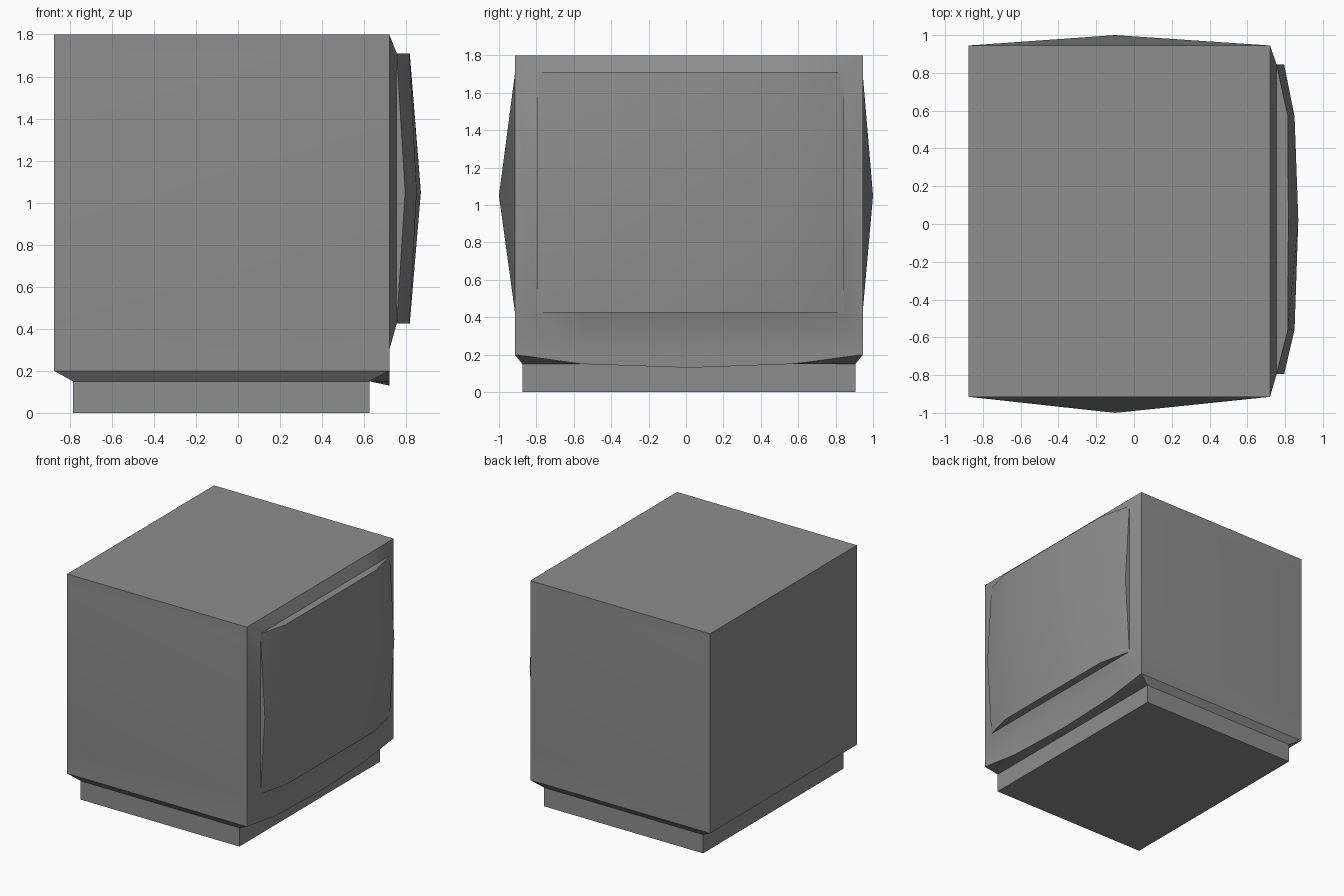
import bpy, bmesh, math

cube = bpy.data.objects.get("Cube")
if cube:
    bpy.data.objects.remove(cube)

grey = bpy.data.materials.new("plain grey")
grey.use_nodes = True
colour = (0.27, 0.27, 0.27, 1)
grey.diffuse_color = colour
grey.node_tree.nodes["Principled BSDF"].inputs["Base Color"].default_value = colour


def make(name, polygons):
    """Build a smooth-shaded object from polygons, welding shared corners."""
    bm = bmesh.new()
    for poly in polygons:
        bm.faces.new([bm.verts.new(p) for p in poly])
    bmesh.ops.remove_doubles(bm, verts=bm.verts, dist=0.0005)
    bmesh.ops.recalc_face_normals(bm, faces=bm.faces)
    mesh = bpy.data.meshes.new(name)
    bm.to_mesh(mesh)
    bm.free()
    mesh.materials.append(grey)
    obj = bpy.data.objects.new(name, mesh)
    bpy.context.collection.objects.link(obj)
    bpy.ops.object.select_all(action='DESELECT')
    obj.select_set(True)
    bpy.context.view_layer.objects.active = obj
    bpy.ops.object.shade_smooth_by_angle(angle=math.radians(30))
    return obj


def strip(a, b):
    """Quads joining two rows of points."""
    return [(a[i], a[i + 1], b[i + 1], b[i]) for i in range(len(a) - 1)]


BACK, FACE, RIM = -0.875, 0.72, 0.755
TOP, SHOULDER, FOOT = 1.8, 0.2, 0.15
mid = [-0.56, 0.02, 0.57]
outer_y = [-0.915] + mid + [0.945]
inner_y = [-0.795] + mid + [0.845]
base_y = [-0.875] + mid + [0.905]
base_x = (-0.785, 0.625)
lip_z = [SHOULDER, 0.15, 0.13, 0.15, SHOULDER]


def row(x, ys, z):
    return [(x, y, z) for y in ys]


# Case: screen surround, lip, underside, top and back
top = row(FACE, outer_y, TOP)
rim_top = row(RIM, inner_y, 1.71)
rim_low = row(RIM, inner_y, 0.425)
chin = row(FACE, outer_y, 0.3)
lip = [(FACE, y, z) for y, z in zip(outer_y, lip_z)]
foot = row(base_x[1], base_y, FOOT)
back_top = [(BACK, outer_y[i], TOP) for i in (0, -1)]
back_low = [(BACK, outer_y[i], SHOULDER) for i in (0, -1)]
back_foot = [(base_x[0], base_y[i], FOOT) for i in (0, -1)]

case = strip(top, rim_top) + strip(rim_low, chin) + strip(chin, lip) + strip(lip, foot)
case += strip(back_top, back_low) + strip(back_low, back_foot)
case += [top + back_top[::-1], foot + back_foot[::-1]]

# Domed side panels, mirrored front to back
for i, k, apex_y in ((0, 0, -1.0), (-1, 1, 1.0)):
    case.append((top[i], rim_top[i], rim_low[i], chin[i]))
    case.append((lip[i], foot[i], back_foot[k], back_low[k]))
    y = outer_y[i]
    hi = [(BACK, y, 1.7), (FACE, y, 1.7)]
    lo = [(BACK, y, 0.43), (FACE, y, 0.43)]
    case.append((back_top[k], top[i], hi[1], hi[0]))
    case.append((lo[0], lo[1], chin[i], lip[i], back_low[k]))
    ring = [hi[0], hi[1], lo[1], lo[0]]
    for j in range(4):
        case.append((ring[j], ring[(j + 1) % 4], (-0.1, apex_y, 1.05)))
make("monitor_case", case)

# Bulging screen with thin raised edges
edge_x = [RIM, 0.815, 0.817, 0.815, RIM]
bulge_x = [0.795, 0.85, 0.87, 0.85, 0.795]
s_top = [(x, y, 1.71) for x, y in zip(edge_x, inner_y)]
s_mid = [(x, y, 1.05) for x, y in zip(bulge_x, inner_y)]
s_low = [(x, y, 0.425) for x, y in zip(edge_x, inner_y)]
screen = strip(s_top, s_mid) + strip(s_mid, s_low)
for edge, rim in ((s_top, rim_top), (s_low, rim_low)):
    screen.append((edge[0], edge[1], rim[1]))
    screen += strip(edge[1:4], rim[1:4])
    screen.append((edge[3], edge[4], rim[3]))
screen += [(s_top[i], s_mid[i], s_low[i]) for i in (0, -1)]
make("screen", screen)

# Plinth
y0, y1 = base_y[0], base_y[-1]
x0, x1 = base_x
corners = [(x0, y0), (x1, y0), (x1, y1), (x0, y1)]
low = [(x, y, 0) for x, y in corners]
high = [(x, y, FOOT) for x, y in corners]
make("plinth", strip(low + low[:1], high + high[:1]) + [low, high])
